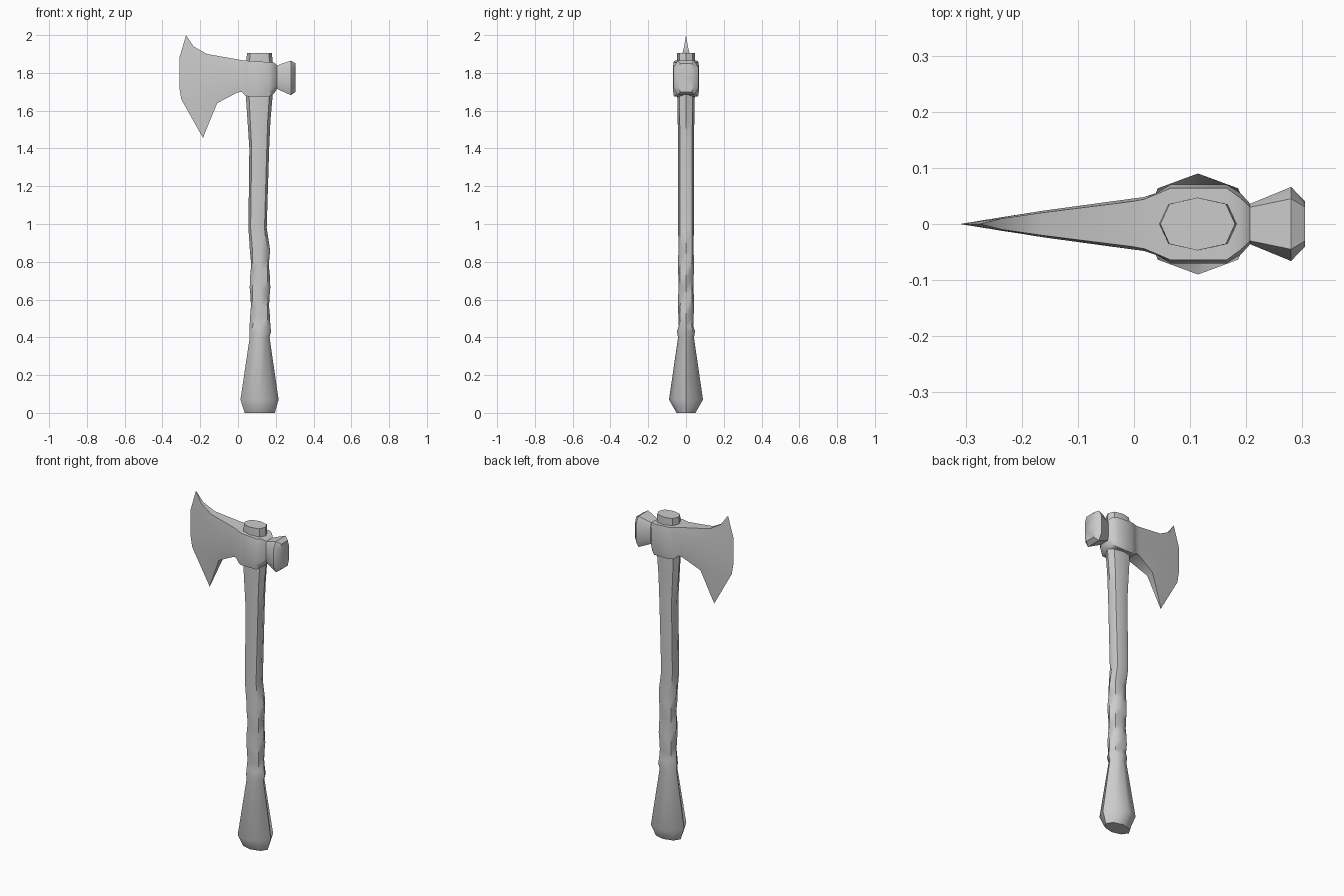
import bpy, bmesh
from math import sin, cos, pi, copysign

cube = bpy.data.objects.get("Cube")
if cube:
    bpy.data.objects.remove(cube)

grey = bpy.data.materials.new("plain grey")
grey.use_nodes = True
grey.diffuse_color = (0.6, 0.6, 0.6, 1)
grey.node_tree.nodes["Principled BSDF"].inputs["Base Color"].default_value = (0.6, 0.6, 0.6, 1)


def loft(name, rings, angle):
    """Skin a list of equal-length point rings, cap both ends and shade smooth."""
    bm = bmesh.new()
    rows = [[bm.verts.new(p) for p in ring] for ring in rings]
    n = len(rows[0])
    for a, b in zip(rows, rows[1:]):
        for i in range(n):
            j = (i + 1) % n
            bm.faces.new((a[i], a[j], b[j], b[i]))
    bm.faces.new(rows[0][::-1])
    bm.faces.new(rows[-1])
    bmesh.ops.remove_doubles(bm, verts=bm.verts, dist=0.0005)
    bmesh.ops.recalc_face_normals(bm, faces=bm.faces)
    mesh = bpy.data.meshes.new(name)
    bm.to_mesh(mesh)
    bm.free()
    mesh.materials.append(grey)
    obj = bpy.data.objects.new(name, mesh)
    bpy.context.collection.objects.link(obj)
    bpy.ops.object.select_all(action='DESELECT')
    obj.select_set(True)
    bpy.context.view_layer.objects.active = obj
    bpy.ops.object.shade_smooth_by_angle(angle=angle)
    return obj


def oval(z, left, right, depth, power=1.0, twist=0.0, sides=8):
    """Horizontal ring between two x limits; power < 1 makes it boxier."""
    mid, half = (left + right) / 2, (right - left) / 2
    ring = []
    for i in range(sides):
        a = 2 * pi * i / sides
        s, c = sin(a), cos(a)
        k = 1 + twist * sin(2 * a + z * 30)
        ring.append((mid + half * k * copysign(abs(c) ** power, c),
                     depth * k * copysign(abs(s) ** power, s), z))
    return ring


# Handle: swollen pommel, wrapped grip and a shaft flaring into the head
handle = [oval(0.0, 0.035, 0.195, 0.05), oval(0.07, 0.013, 0.215, 0.09),
          oval(0.40, 0.062, 0.167, 0.042), oval(0.43, 0.06, 0.175, 0.048)]
for step in range(9):
    z = 0.46 + step * 0.05
    handle.append(oval(z, 0.065, 0.168, 0.041, 0.9, 0.07))
handle += [oval(0.98, 0.055, 0.152, 0.042, 0.8), oval(1.4, 0.06, 0.165, 0.042, 0.8),
           oval(1.55, 0.05, 0.172, 0.044, 0.8), oval(1.7, 0.04, 0.185, 0.047, 0.8),
           oval(1.86, 0.045, 0.183, 0.047, 0.8), oval(1.905, 0.047, 0.18, 0.047, 0.8)]
loft("handle", handle, pi / 4)


def section(points, widths):
    """Cross-section of the head: a front column of points and its mirrored back."""
    front = [(x, -w, z) for (x, z), w in zip(points, widths)]
    return front + [(x, -y, z) for x, y, z in reversed(front)]


def upright(x, bottom, top, width, rim):
    """Five-row column at one x, chamfered at top and bottom."""
    cut = 0.2
    rows = [1, 1 - cut, 0.5, cut, 0]
    return section([(x, bottom + (top - bottom) * t) for t in rows],
                   [rim, width, width, width, rim])


# Axe head: cutting edge, bevel, cheek, eye collar and hammer poll
edge = section([(-0.275, 2.0), (-0.31, 1.88), (-0.31, 1.72), (-0.30, 1.66), (-0.185, 1.455)],
               [0] * 5)
bevel = section([(-0.235, 1.94), (-0.24, 1.87), (-0.23, 1.75), (-0.21, 1.65), (-0.178, 1.475)],
                [0.01, 0.011, 0.013, 0.013, 0.004])
cheek = section([(-0.165, 1.90), (-0.16, 1.84), (-0.15, 1.76), (-0.14, 1.69), (-0.11, 1.64)],
                [0.02, 0.024, 0.025, 0.025, 0.022])
head = [edge, bevel, cheek,
        upright(-0.005, 1.695, 1.872, 0.045, 0.04),
        upright(0.018, 1.70, 1.868, 0.048, 0.044),
        upright(0.042, 1.677, 1.865, 0.056, 0.054),
        upright(0.065, 1.675, 1.863, 0.07, 0.064),
        upright(0.165, 1.675, 1.857, 0.07, 0.064),
        upright(0.19, 1.69, 1.855, 0.055, 0.046),
        upright(0.207, 1.715, 1.84, 0.036, 0.03),
        upright(0.28, 1.682, 1.865, 0.066, 0.045),
        upright(0.305, 1.70, 1.85, 0.04, 0.03)]
loft("axe_head", head, pi / 4)
